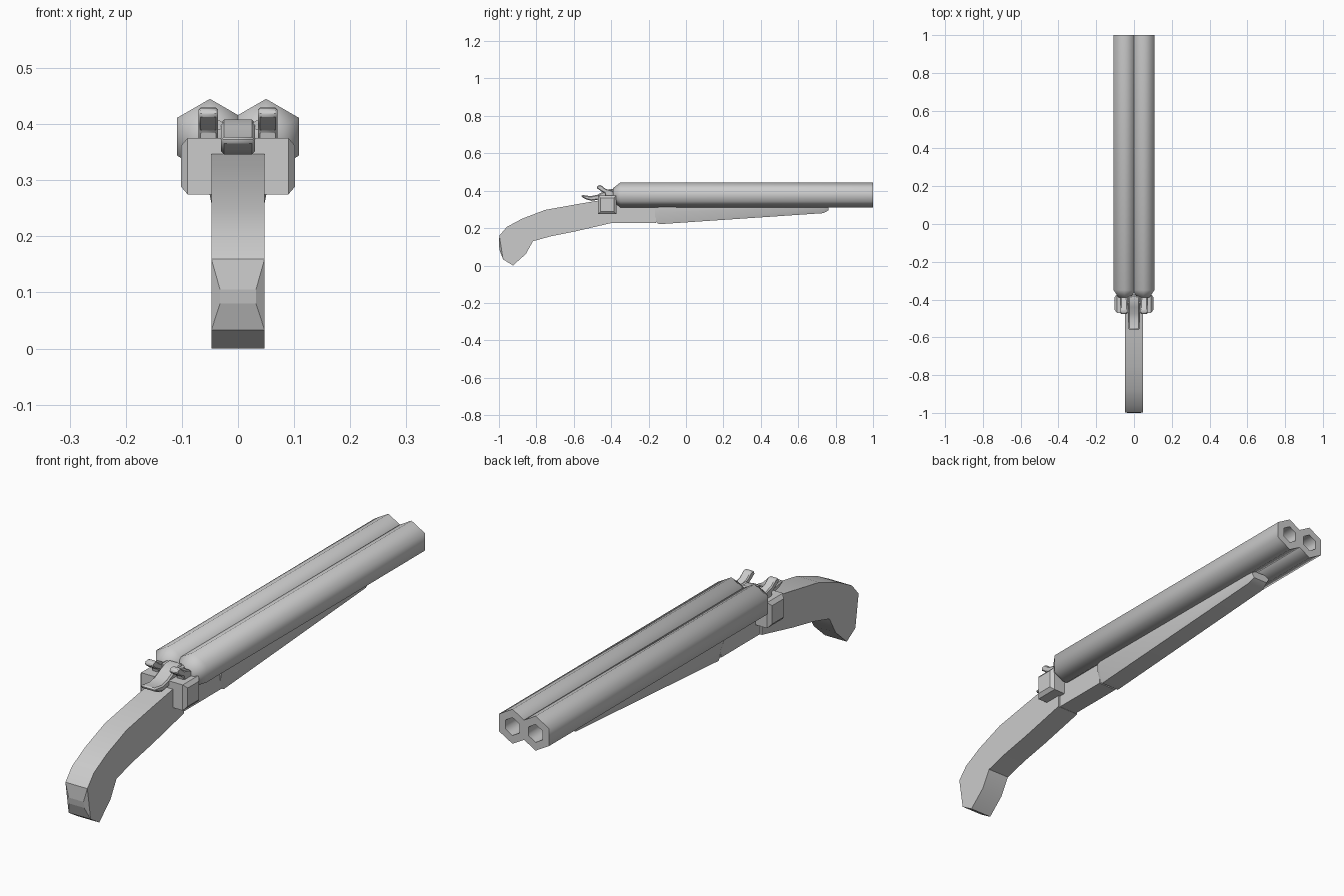
import bpy, math

if "Cube" in bpy.data.objects:
    bpy.data.objects.remove(bpy.data.objects["Cube"])


def build(name, verts, faces, smooth=None):
    me = bpy.data.meshes.new(name)
    me.from_pydata(verts, [], faces)
    ob = bpy.data.objects.new(name, me)
    bpy.context.collection.objects.link(ob)
    bpy.ops.object.select_all(action='DESELECT')
    ob.select_set(True)
    bpy.context.view_layer.objects.active = ob
    # consistent outward normals
    bpy.ops.object.mode_set(mode='EDIT')
    bpy.ops.mesh.select_all(action='SELECT')
    bpy.ops.mesh.normals_make_consistent(inside=False)
    bpy.ops.object.mode_set(mode='OBJECT')
    if smooth:
        bpy.ops.object.shade_smooth_by_angle(angle=math.radians(smooth))
    return ob


def loft(name, rings, smooth=None):
    """Bridge equal-length rings of points and cap both ends."""
    n = len(rings[0])
    faces = [(r * n + i, r * n + (i + 1) % n, (r + 1) * n + (i + 1) % n, (r + 1) * n + i)
             for r in range(len(rings) - 1) for i in range(n)]
    faces += [tuple(range(n)), tuple(range((len(rings) - 1) * n, len(rings) * n))]
    return build(name, [p for r in rings for p in r], faces, smooth)


def prism(name, profile, half, x=0.0, smooth=None):
    """Side profile (y, z) extruded across x."""
    return loft(name, [[(x + s * half, y, z) for y, z in profile] for s in (-1, 1)], smooth)


def hex_ring(x, y, z, r):
    return [(x + r * math.sin(k * math.pi / 3), y, z + r * math.cos(k * math.pi / 3))
            for k in range(6)]


def rect(x0, x1, y, z0, z1):
    return [(x0, y, z0), (x1, y, z0), (x1, y, z1), (x0, y, z1)]


def bevel(ob, width, segments=1):
    m = ob.modifiers.new("bevel", 'BEVEL')
    m.width, m.segments, m.limit_method = width, segments, 'ANGLE'


# pair of hexagonal barrels with tapered breech and open bore
for side, s in (("left", -1), ("right", 1)):
    loft(side + "_barrel",
         [hex_ring(s * 0.05, y, 0.3775, r) for y, r in
          ((-0.39, 0.036), (-0.35, 0.0675), (1, 0.0675), (1, 0.035), (0.6, 0.035))], 62)

# curved pistol grip
prism("grip", [(-0.40, 0.355), (-0.47, 0.347), (-0.594, 0.326), (-0.754, 0.297),
               (-0.877, 0.25), (-0.957, 0.207), (-0.998, 0.16), (-0.978, 0.033),
               (-0.925, 0.0), (-0.856, 0.062), (-0.818, 0.13), (-0.72, 0.157),
               (-0.594, 0.182), (-0.40, 0.227)], 0.0475, smooth=25)

# raised facet on the butt
outer = [(-0.0475, -0.998, 0.16), (0.0475, -0.998, 0.16),
         (0.0475, -0.978, 0.033), (-0.0475, -0.978, 0.033)]
inner = [(-0.032, -1.0, 0.105), (0.032, -1.0, 0.105),
         (0.032, -0.996, 0.08), (-0.032, -0.996, 0.08)]
loft("butt_plate", [outer, inner])

# receiver below the breech
prism("receiver", [(-0.42, 0.228), (-0.16, 0.228), (-0.16, 0.33), (-0.38, 0.35), (-0.42, 0.35)], 0.04)


# tapered forend under the barrels
def forend_ring(y, low, top, wide):
    return [(-wide, y, top), (-wide, y, low + 0.6 * (top - low)), (-wide * 0.75, y, low),
            (wide * 0.75, y, low), (wide, y, low + 0.6 * (top - low)), (wide, y, top)]


loft("forend", [forend_ring(-0.167, 0.238, 0.325, 0.046), forend_ring(-0.145, 0.221, 0.33, 0.053),
                forend_ring(0.735, 0.28, 0.33, 0.05), forend_ring(0.763, 0.296, 0.325, 0.042)], 40)

# lock block with inset raised cheeks
def cheek(x, d):
    return [(x, -0.47 + d, 0.275 + d), (x, -0.372 - d, 0.275 + d),
            (x, -0.372 - d, 0.375 - d), (x, -0.47 + d, 0.375 - d)]


loft("lock_block", [cheek(-0.102, 0.014), cheek(-0.09, 0), cheek(0.09, 0), cheek(0.102, 0.014)])

# hammers and firing pins
hammer = [(-0.375, 0.365), (-0.375, 0.385), (-0.40, 0.402), (-0.43, 0.41), (-0.455, 0.43),
          (-0.472, 0.428), (-0.478, 0.415), (-0.455, 0.398), (-0.435, 0.388), (-0.43, 0.365)]
for side, s in (("left", -1), ("right", 1)):
    bevel(prism(side + "_hammer", hammer, 0.0175, s * 0.053, 30), 0.004)
    loft(side + "_firing_pin", [hex_ring(s * 0.034, y, 0.398, 0.009) for y in (-0.42, -0.38)])

# top lever curving down and back from the breech
lever = [(-0.38, 0.36), (-0.38, 0.408), (-0.41, 0.408), (-0.44, 0.396), (-0.475, 0.378),
         (-0.51, 0.371), (-0.557, 0.378), (-0.56, 0.368), (-0.535, 0.354), (-0.505, 0.346),
         (-0.47, 0.352), (-0.43, 0.365)]
bevel(prism("top_lever", lever, 0.03, smooth=30), 0.006)
